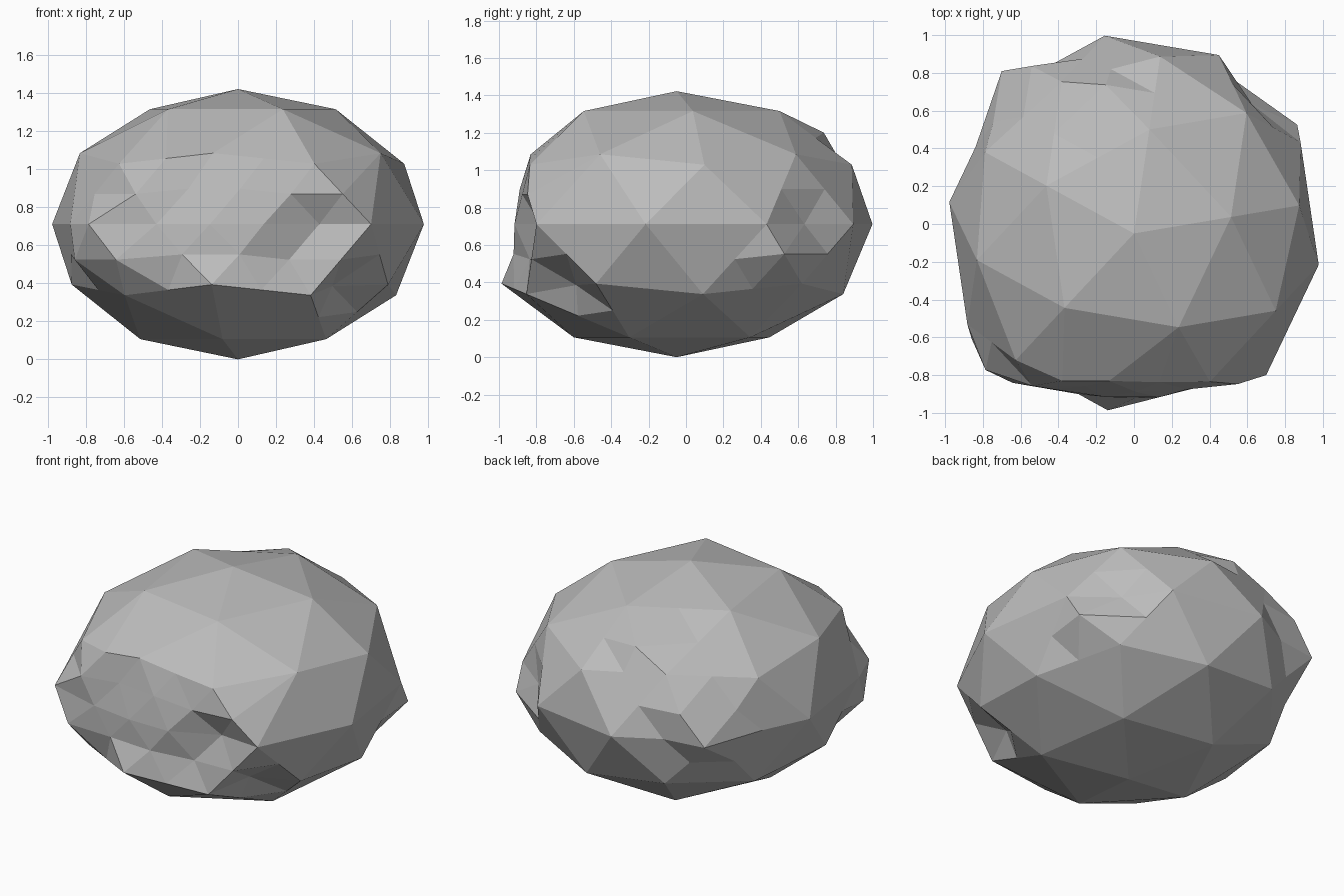
import bpy, bmesh
from math import sin, cos, radians
from mathutils import Vector

cube = bpy.data.objects.get("Cube")
if cube:
    bpy.data.objects.remove(cube, do_unlink=True)

SX, SY, SZ = 0.99, 1.06, 0.711
CENTRE = Vector((0, -0.05, SZ))
# Rings of the faceted ball: name -> (radius, height)
RINGS = {"cap": (0.5257, 0.8507), "shoulder": (0.8507, 0.5257), "upper": (0.8944, 0.4472),
         "belt": (1, 0), "lower": (0.8944, -0.4472), "hem": (0.8507, -0.5257),
         "foot": (0.5257, -0.8507)}


def corner(ring, angle):
    r, h = RINGS[ring]
    a = radians(angle)
    return CENTRE + Vector((r * cos(a) * SX, r * sin(a) * SY, h * SZ))


def nearest(bm, point):
    return min(bm.verts, key=lambda v: (v.co - point).length_squared)


# Faceted ball, turned and squashed
bm = bmesh.new()
bmesh.ops.create_icosphere(bm, subdivisions=2, radius=1)
turn = radians(9)
for v in bm.verts:
    x, y, z = v.co
    v.co = CENTRE + Vector(((x * cos(turn) - y * sin(turn)) * SX,
                            (x * sin(turn) + y * cos(turn)) * SY, z * SZ))

# Named corners around the chipped areas
front_r, front_l = corner("belt", 243), corner("belt", 279)
side_r, side_l = corner("belt", 207), corner("belt", 315)
brow, chin = corner("shoulder", 261), corner("lower", 261)
brow_l, hem_l, hem_r = corner("upper", 297), corner("hem", 297), corner("hem", 225)
low_l = corner("lower", 333)
back_r, back_top = corner("belt", 135), corner("shoulder", 117)
back_a, back_b = corner("belt", 27), corner("belt", 63)
back_low, back_up = corner("lower", 45), corner("shoulder", 45)

# Finer facets where the rock is chipped
faces = set()
for p in (front_r, front_l, back_r, back_top):
    faces.update(nearest(bm, p).link_faces)
for a, b in ((back_a, back_b), (back_a, back_low), (low_l, hem_l), (side_r, hem_r)):
    edge = bm.edges.get((nearest(bm, a), nearest(bm, b)))
    if edge:
        faces.update(edge.link_faces)
edges = list({e for f in faces for e in f.edges})
bmesh.ops.subdivide_edges(bm, edges=edges, cuts=1, use_grid_fill=True)


def mid(a, b):
    return (a + b) / 2


# Chips and bulges: point and how far it moves
moves = [
    (front_r, (0.02, 0.12, 0)), (front_l, (-0.02, 0.18, 0)),
    (brow, (0, 0.11, 0)), (brow_l, (0, 0.06, 0)),
    (mid(front_r, front_l), (0, 0.13, 0)),
    (mid(front_r, brow), (0.03, 0.11, 0)), (mid(front_l, brow), (0, 0.13, 0)),
    (mid(front_l, brow_l), (0, 0.12, 0)), (mid(brow, brow_l), (0, 0.08, 0)),
    (mid(front_l, side_l), (0, 0.17, 0)), (mid(front_l, hem_l), (0, 0.14, 0)),
    (mid(front_l, chin), (0, 0.12, 0)), (mid(front_r, chin), (0, 0.09, 0)),
    (mid(side_r, front_r), (-0.12, -0.01, 0)), (mid(front_r, hem_r), (-0.12, 0, 0)),
    (mid(side_r, hem_r), (-0.12, 0, 0)),
    (mid(low_l, hem_l), (-0.09, 0.08, 0.02)),
    (back_r, (0, 0.11, 0)), (mid(back_r, back_top), (0, 0.11, 0)),
    (mid(corner("cap", 81), back_top), (0, 0.11, 0)),
    (mid(back_a, back_low), (0.11, 0, 0)),
    (mid(back_a, back_b), (-0.04, -0.03, 0)),
]
targets = [(nearest(bm, p), Vector(d)) for p, d in moves]
for v, d in targets:
    v.co += d
bmesh.ops.triangulate(bm, faces=[f for f in bm.faces if len(f.verts) > 3])
bmesh.ops.recalc_face_normals(bm, faces=bm.faces)

mesh = bpy.data.meshes.new("rock")
bm.to_mesh(mesh)
bm.free()
rock = bpy.data.objects.new("rock", mesh)
bpy.context.collection.objects.link(rock)

# Plain grey stone
stone = bpy.data.materials.new("stone_grey")
stone.use_nodes = True
grey = (0.5, 0.5, 0.5, 1)
stone.diffuse_color = grey
stone.node_tree.nodes["Principled BSDF"].inputs["Base Color"].default_value = grey
mesh.materials.append(stone)
